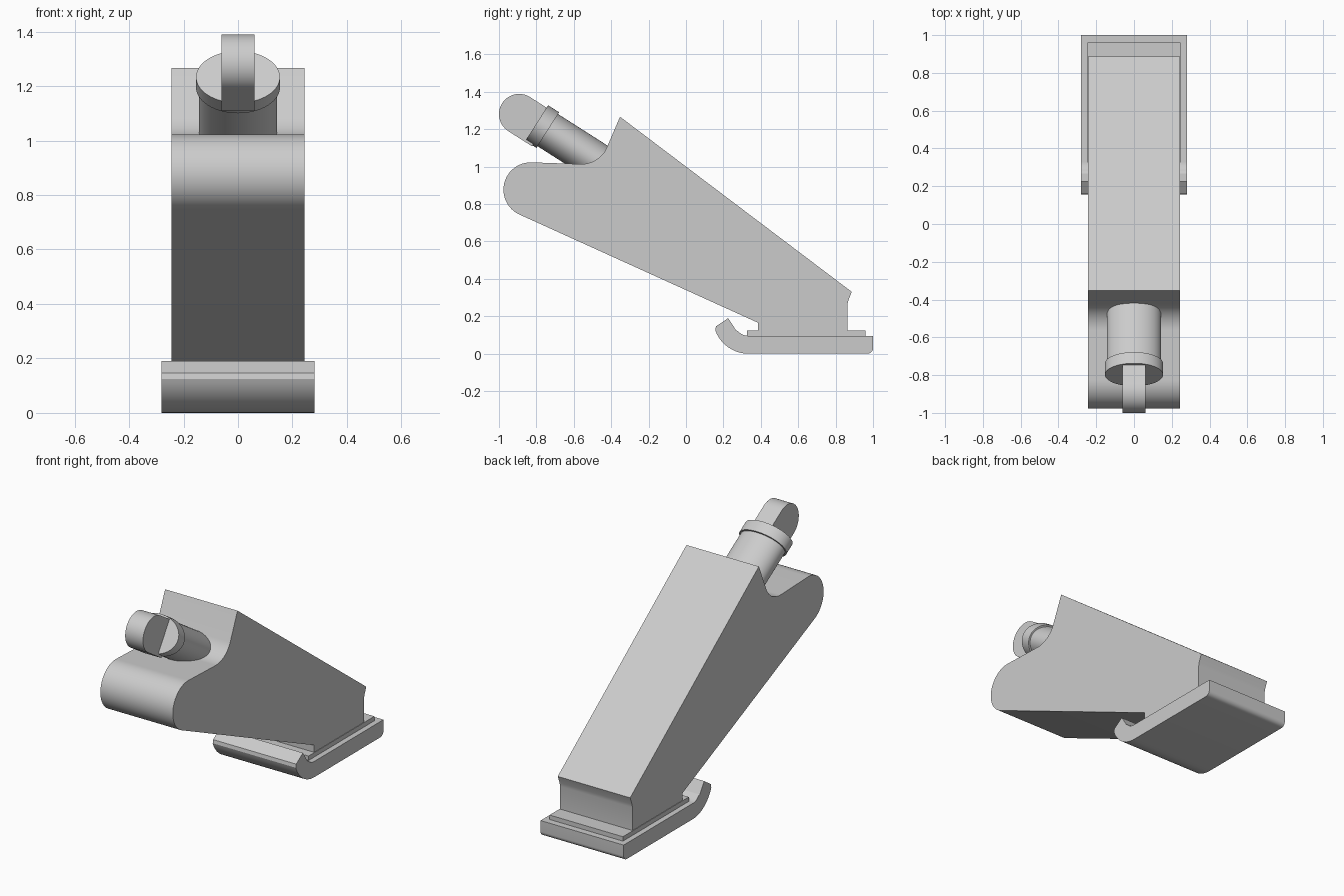
import bpy, bmesh, math
from mathutils import Matrix, Vector

cube = bpy.data.objects.get("Cube")
if cube:
    bpy.data.objects.remove(cube, do_unlink=True)

grey = bpy.data.materials.new("plain grey")
grey.use_nodes = True
colour = (0.6, 0.6, 0.6, 1)
grey.diffuse_color = colour
grey.node_tree.nodes["Principled BSDF"].inputs["Base Color"].default_value = colour


def finish(name, bm, angle=30):
    bmesh.ops.recalc_face_normals(bm, faces=bm.faces)
    mesh = bpy.data.meshes.new(name)
    bm.to_mesh(mesh)
    bm.free()
    mesh.materials.append(grey)
    obj = bpy.data.objects.new(name, mesh)
    bpy.context.collection.objects.link(obj)
    bpy.ops.object.select_all(action='DESELECT')
    obj.select_set(True)
    bpy.context.view_layer.objects.active = obj
    bpy.ops.object.shade_smooth_by_angle(angle=math.radians(angle))
    return obj


def arc(cy, cz, r, start, end, steps=16):
    angles = [math.radians(start + (end - start) * i / steps) for i in range(steps + 1)]
    return [(cy + r * math.cos(a), cz + r * math.sin(a)) for a in angles]


def slab(name, profile, half_width):
    """Extrude a side profile of (y, z) points across x."""
    bm = bmesh.new()
    face = bm.faces.new([bm.verts.new((-half_width, y, z)) for y, z in profile])
    out = bmesh.ops.extrude_face_region(bm, geom=[face])
    moved = [g for g in out["geom"] if isinstance(g, bmesh.types.BMVert)]
    bmesh.ops.translate(bm, verts=moved, vec=(2 * half_width, 0, 0))
    return finish(name, bm)


TILT = math.radians(57.5)
AXIS = Vector((0, -math.sin(TILT), math.cos(TILT)))
COLLAR_FACE = Vector((0, -0.798, 1.233))


def oval_rod(name, rx, ry, near, far):
    """Oval cylinder on the tilted axis, between two depths below the collar face."""
    bm = bmesh.new()
    place = (Matrix.Translation(COLLAR_FACE - AXIS * (near + far) / 2)
             @ Matrix.Rotation(TILT, 4, 'X')
             @ Matrix.Diagonal((rx, ry, far - near, 1)))
    bmesh.ops.create_cone(bm, cap_ends=True, segments=64, radius1=1, radius2=1,
                          depth=1, matrix=place)
    return finish(name, bm)


# Main leaning body: peak, hollow, rounded nose, underside, neck
body = [(-0.353, 1.267)]
body += arc(-0.56, 1.164, 0.15, 336, 268)
body += arc(-0.83, 0.877, 0.146, 88, 245, 24)
body += [(0.384, 0.166), (0.384, 0.11), (0.863, 0.11), (0.863, 0.262),
         (0.868, 0.285), (0.886, 0.331)]
slab("body", body, 0.244)

# Thin plate between neck and foot
slab("neck_plate", [(0.326, 0.09), (0.96, 0.09), (0.96, 0.123), (0.326, 0.123)], 0.247)

# Foot with an upturned toe
foot = [(1.0, 0.096)]
foot += arc(0.97, 0.03, 0.03, 0, -90, 8)
foot += arc(0.335, 0.19, 0.19, 270, 200, 16)
foot += [(0.16, 0.146), (0.225, 0.19), (0.268, 0.125)]
foot += arc(0.33, 0.161, 0.065, 220, 270, 8)
slab("foot", foot, 0.28)

# Tilted rod, its collar and the rounded end lug
oval_rod("rod", 0.144, 0.102, 0.03, 0.5)
oval_rod("collar", 0.154, 0.113, 0.0, 0.07)
lug = arc(-0.892, 1.281, 0.108, 57.5, 237.5, 28)
back = AXIS * -0.15
lug += [(y + back.y, z + back.z) for y, z in (lug[-1], lug[0])]
slab("end_lug", lug, 0.06)
